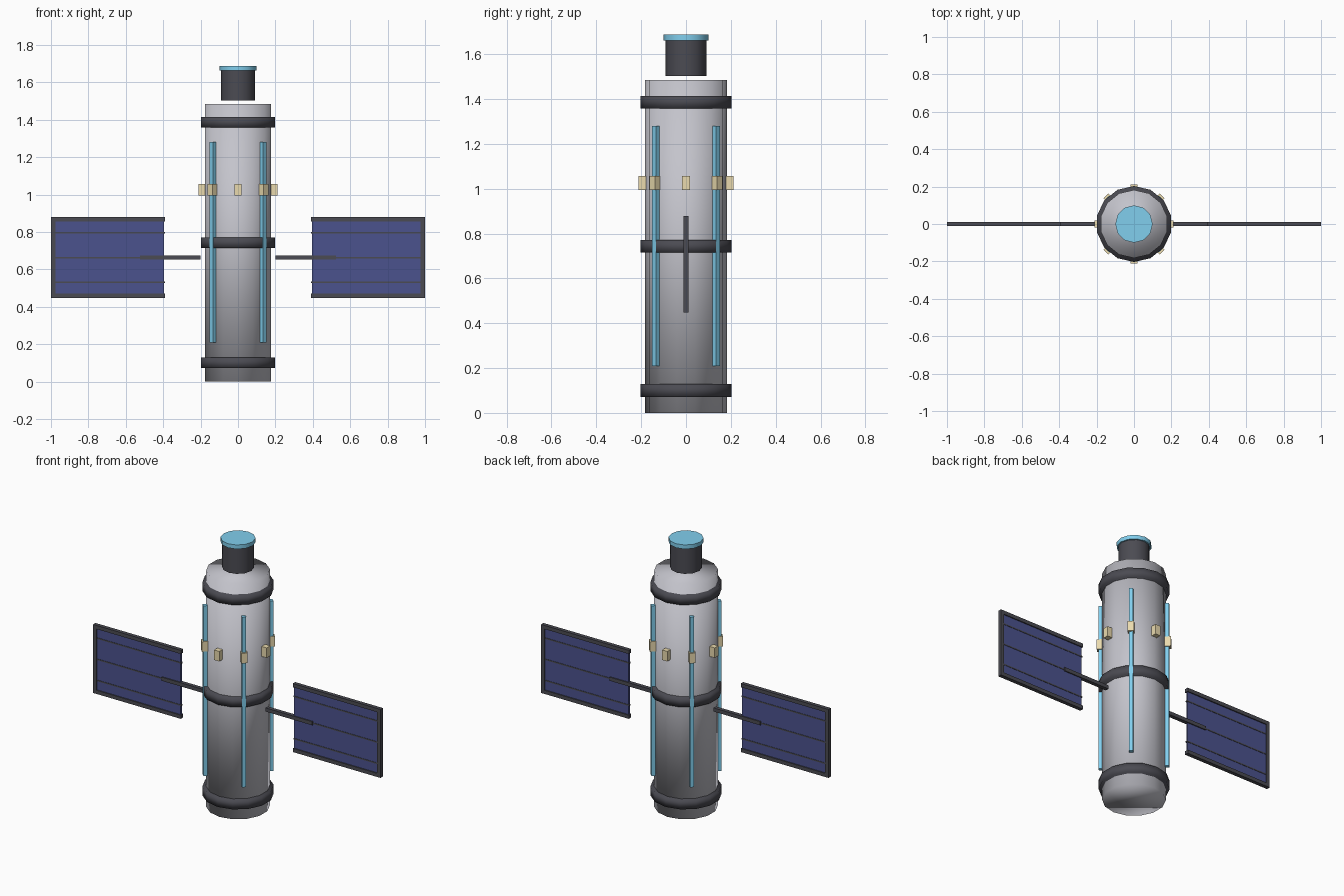
import bpy
from math import radians, sin, cos

if "Cube" in bpy.data.objects:
    bpy.data.objects.remove(bpy.data.objects["Cube"])


def material(name, rgb):
    m = bpy.data.materials.new(name)
    m.diffuse_color = (*rgb, 1)
    m.use_nodes = True
    m.node_tree.nodes["Principled BSDF"].inputs["Base Color"].default_value = m.diffuse_color
    return m


HULL = material("hull_grey", (0.55, 0.55, 0.60))
DARK = material("dark_grey", (0.07, 0.07, 0.085))
BLUE = material("light_blue", (0.22, 0.62, 0.85))
NAVY = material("navy", (0.07, 0.085, 0.27))
TAN = material("tan", (0.82, 0.70, 0.42))


def cylinder(name, sides, radius, z0, z1, mat):
    bpy.ops.mesh.primitive_cylinder_add(vertices=sides, radius=radius, depth=z1 - z0,
                                        location=(0, 0, (z0 + z1) / 2))
    ob = bpy.context.object
    ob.name = name
    ob.data.materials.append(mat)
    return ob


def box(name, size, loc, mat, turn=0):
    bpy.ops.mesh.primitive_cube_add(size=1, location=loc, rotation=(0, 0, turn))
    ob = bpy.context.object
    ob.name = name
    ob.scale = size
    bpy.ops.object.transform_apply(location=False, rotation=False, scale=True)
    ob.data.materials.append(mat)
    return ob


# Main body and its bands, shaded fully smooth
cylinder("body", 14, 0.182, 0, 1.485, HULL)
bpy.ops.object.shade_smooth()
for i, z in enumerate((0.1, 0.743, 1.386)):
    cylinder(f"band_{i}", 14, 0.203, z - 0.0285, z + 0.0285, DARK)
    bpy.ops.object.shade_smooth()

# Neck and lens cap
cylinder("neck", 12, 0.091, 1.502, 1.664, DARK)
bpy.ops.object.shade_smooth_by_angle(angle=radians(40))
cylinder("lens_cap", 12, 0.1, 1.662, 1.688, BLUE)
bpy.ops.object.shade_smooth_by_angle(angle=radians(40))

# Vertical light strips on the diagonals
for i in range(4):
    a = radians(45 + 90 * i)
    box(f"light_strip_{i}", (0.024, 0.024, 1.07),
        (0.19 * cos(a), 0.19 * sin(a), 0.745), BLUE, a)

# Ring of sensor blocks
for i in range(8):
    a = radians(45 * i)
    box(f"sensor_{i}", (0.036, 0.036, 0.063),
        (0.194 * cos(a), 0.194 * sin(a), 1.026), TAN, a)

# Solar wings: arm, panel, three-sided frame and dividers on each side
for side, s in (("left", -1), ("right", 1)):
    def part(name, x0, x1, z0, z1, depth, mat):
        box(f"{side}_{name}", (x1 - x0, depth, z1 - z0),
            (s * (x0 + x1) / 2, 0, (z0 + z1) / 2), mat)

    part("arm", 0.2, 0.525, 0.652, 0.675, 0.024, DARK)
    part("panel", 0.395, 0.985, 0.46, 0.868, 0.01, NAVY)
    part("frame_top", 0.39, 1.0, 0.856, 0.879, 0.024, DARK)
    part("frame_bottom", 0.39, 1.0, 0.448, 0.471, 0.024, DARK)
    part("frame_end", 0.977, 1.0, 0.471, 0.856, 0.024, DARK)
    for i, z in enumerate((0.53, 0.663, 0.796)):
        part(f"divider_{i}", 0.39, 0.98, z - 0.004, z + 0.004, 0.014, DARK)
